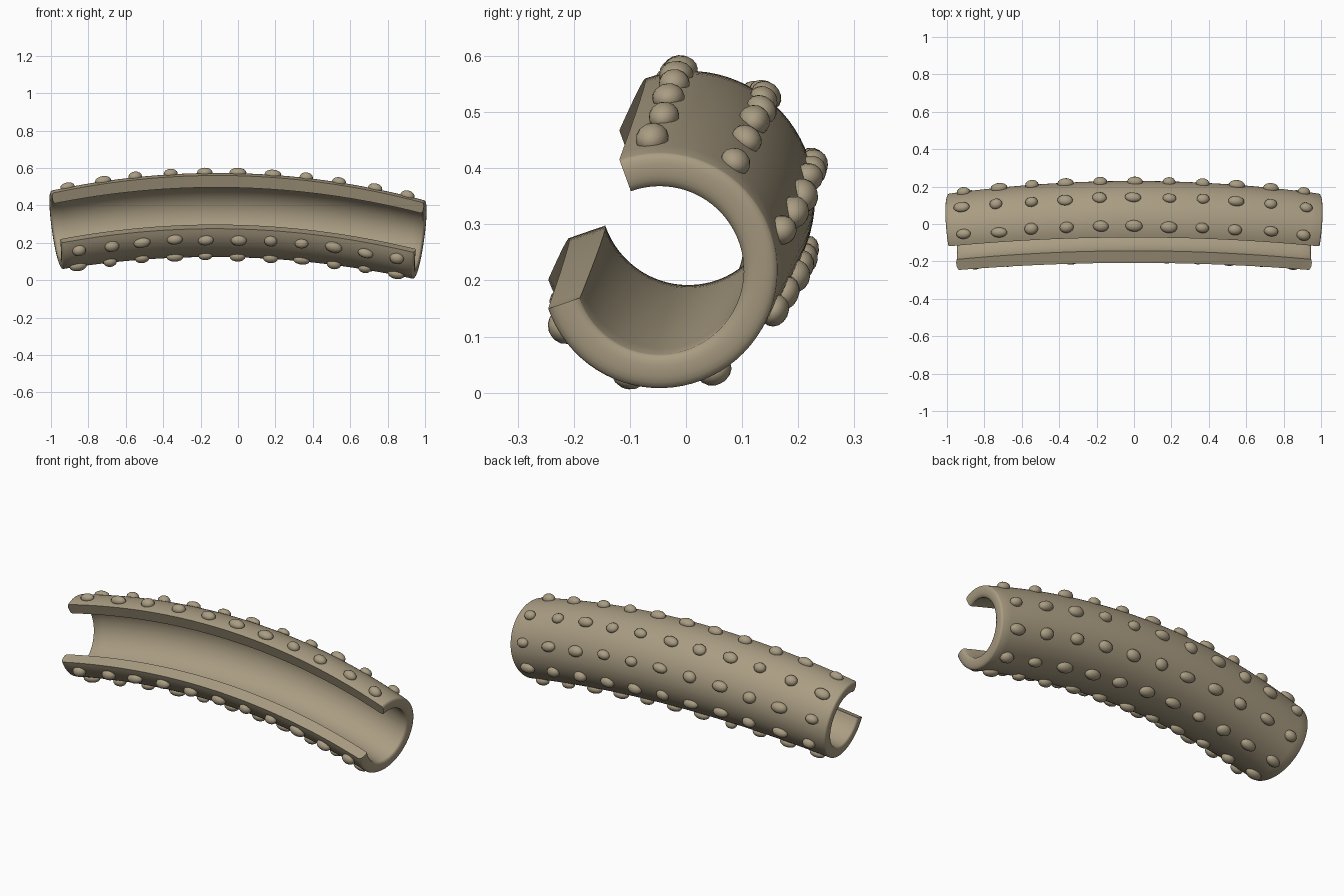
import bpy, bmesh, math, random
from mathutils import Matrix, Vector

if "Cube" in bpy.data.objects:
    bpy.data.objects.remove(bpy.data.objects["Cube"])

random.seed(4)

tan = bpy.data.materials.new("tan_rubber")
tan.diffuse_color = (0.40, 0.335, 0.225, 1)
tan.use_nodes = True
tan.node_tree.nodes["Principled BSDF"].inputs["Base Color"].default_value = tan.diffuse_color

GAP_TOP, GAP_LOW = 110, -161      # angles of the two lips, in degrees
HALF = 0.964                      # half length of the centre line


def place(s, deg, across, dx=0.0):
    """Point on the bent sleeve: s runs -1..1, across is 0 inside and 1 outside."""
    a = math.radians(deg)
    outer = 0.225 - 0.015 * s * s
    inner = 0.157 - 0.007 * s * s
    r = inner + (outer - inner) * across
    dy, dz = r * math.cos(a), r * math.sin(a)
    cy = -0.047 + 0.052 * (1 - s * s)
    cz = 0.244 - 0.026 * s + 0.103 * (1 - s * s)
    return Vector((HALF * s + dx + s * (0.105 * dy + 0.14 * dz), cy + dy, cz + dz))


def finish(bm, name):
    bmesh.ops.recalc_face_normals(bm, faces=bm.faces)
    mesh = bpy.data.meshes.new(name)
    bm.to_mesh(mesh)
    bm.free()
    mesh.materials.append(tan)
    obj = bpy.data.objects.new(name, mesh)
    bpy.context.collection.objects.link(obj)
    bpy.ops.object.select_all(action='DESELECT')
    obj.select_set(True)
    bpy.context.view_layer.objects.active = obj
    bpy.ops.object.shade_smooth_by_angle(angle=math.radians(40))
    return obj


# Open C-shaped sleeve with softly rounded end rims
def build_sleeve():
    bm = bmesh.new()
    steps, n = 40, 56
    angles = [GAP_LOW + (GAP_TOP - GAP_LOW) * i / n for i in range(n + 1)]
    rim = [(0.5 * math.cos(t), 0.012 * math.sin(t))
           for t in (math.radians(d) for d in (25, 50, 72))]
    sections = [(-1, w, -d) for w, d in reversed(rim)]
    sections += [(-1 + 2 * i / steps, 0.5, 0) for i in range(steps + 1)]
    sections += [(1, w, d) for w, d in rim]
    loops = []
    for s, w, dx in sections:
        pts = [place(s, a, 0.5 + w, dx) for a in angles]
        pts += [place(s, a, 0.5 - w, dx) for a in reversed(angles)]
        loops.append([bm.verts.new(p) for p in pts])
    m = len(loops[0])
    for la, lb in zip(loops, loops[1:]):
        for i in range(m):
            j = (i + 1) % m
            bm.faces.new((la[i], la[j], lb[j], lb[i]))
    for loop in (loops[0], loops[-1]):
        for i in range(n):
            bm.faces.new((loop[i], loop[i + 1], loop[m - 2 - i], loop[m - 1 - i]))
    finish(bm, "sleeve")


# Row of flattened oval studs following the outer surface
def build_stud_row(index, deg):
    bm = bmesh.new()
    for k in range(11):
        s = -0.915 + 0.183 * k + random.uniform(-0.006, 0.006)
        d = deg + random.uniform(-1.5, 1.5)
        p = place(s, d, 1)
        along = (place(s + 0.01, d, 1) - place(s - 0.01, d, 1)).normalized()
        side = place(s, d + 1, 1) - place(s, d - 1, 1)
        out = along.cross(side).normalized()
        if out.dot(p - place(s, d, 0)) < 0:
            out = -out
        side = out.cross(along)
        frame = Matrix((along, side, out)).transposed().to_4x4()
        size = Matrix.Diagonal((random.uniform(0.034, 0.047),
                                random.uniform(0.026, 0.032),
                                random.uniform(0.022, 0.028), 1))
        spin = Matrix.Rotation(random.uniform(-0.15, 0.15), 4, 'Z')
        bmesh.ops.create_uvsphere(
            bm, u_segments=14, v_segments=8, radius=1,
            matrix=Matrix.Translation(p + out * 0.004) @ frame @ spin @ size)
    finish(bm, f"stud_row_{index}")


build_sleeve()
for i, deg in enumerate((95, 54, 14, -26, -66, -106, -145)):
    build_stud_row(i + 1, deg)
